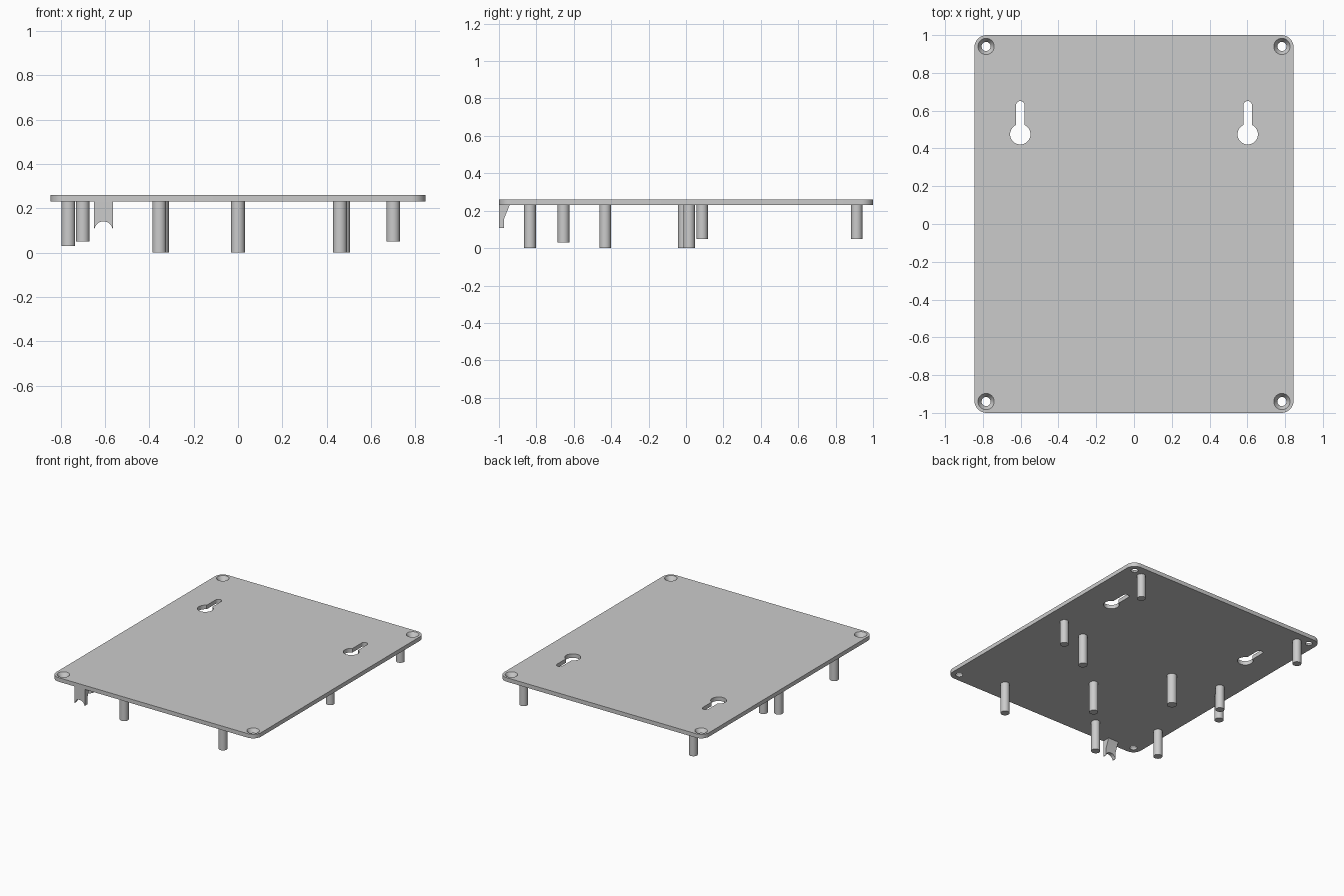
import bpy, bmesh, math
from mathutils import Matrix, Vector

if "Cube" in bpy.data.objects:
    bpy.data.objects.remove(bpy.data.objects["Cube"], do_unlink=True)

BOTTOM, TOP = 0.23, 0.26

grey = bpy.data.materials.new("light grey plastic")
grey.use_nodes = True
grey.diffuse_color = (0.6, 0.6, 0.6, 1)
grey.node_tree.nodes["Principled BSDF"].inputs["Base Color"].default_value = (0.6, 0.6, 0.6, 1)


def make(name, bm):
    bmesh.ops.recalc_face_normals(bm, faces=bm.faces)
    mesh = bpy.data.meshes.new(name)
    bm.to_mesh(mesh)
    bm.free()
    ob = bpy.data.objects.new(name, mesh)
    ob.data.materials.append(grey)
    bpy.context.collection.objects.link(ob)
    return ob


def select(ob):
    bpy.ops.object.select_all(action="DESELECT")
    ob.select_set(True)
    bpy.context.view_layer.objects.active = ob


def smooth(ob):
    select(ob)
    bpy.ops.object.shade_smooth_by_angle(angle=math.radians(30))


def cone(name, x, y, z0, z1, r0, r1):
    bm = bmesh.new()
    bmesh.ops.create_cone(bm, cap_ends=True, segments=40, radius1=r0, radius2=r1,
                          depth=z1 - z0, matrix=Matrix.Translation((x, y, (z0 + z1) / 2)))
    return make(name, bm)


def prism(name, points, offset):
    """Extrude a closed outline along the offset vector."""
    bm = bmesh.new()
    face = bm.faces.new([bm.verts.new(p) for p in points])
    new = bmesh.ops.extrude_face_region(bm, geom=[face])["geom"]
    verts = [g for g in new if isinstance(g, bmesh.types.BMVert)]
    bmesh.ops.translate(bm, verts=verts, vec=Vector(offset))
    return make(name, bm)


def arc(cx, cy, r, start, end, n):
    return [(cx + r * math.cos(math.radians(start + (end - start) * i / n)),
             cy + r * math.sin(math.radians(start + (end - start) * i / n)))
            for i in range(n + 1)]


def cut(ob, cutter):
    mod = ob.modifiers.new("cut", "BOOLEAN")
    mod.operation = "DIFFERENCE"
    mod.solver = "EXACT"
    mod.object = cutter
    select(ob)
    bpy.ops.object.modifier_apply(modifier=mod.name)
    bpy.data.objects.remove(cutter, do_unlink=True)


# Flat plate with rounded corners
W, L, R = 0.845, 1.0, 0.065
outline = []
for sx, sy, a in ((1, 1, 0), (-1, 1, 90), (-1, -1, 180), (1, -1, 270)):
    outline += arc(sx * (W - R), sy * (L - R), R, a, a + 90, 10)
plate = prism("plate", [(x, y, BOTTOM) for x, y in outline], (0, 0, TOP - BOTTOM))

# Countersunk corner holes
e = 0.01
slope = (0.043 - 0.024) / (TOP - BOTTOM)
for sx in (-1, 1):
    for sy in (-1, 1):
        cut(plate, cone("hole_cutter", sx * 0.783, sy * 0.94, BOTTOM - e, TOP + e,
                        0.024 - slope * e, 0.043 + slope * e))

# Keyhole hanging slots
for sx in (-1, 1):
    cx = sx * 0.602
    half = math.degrees(math.asin(0.023 / 0.054))
    key = arc(cx, 0.475, 0.054, 90 + half, 450 - half, 32) + arc(cx, 0.628, 0.023, 0, 180, 12)
    cut(plate, prism("keyhole_cutter", [(x, y, BOTTOM - e) for x, y in key], (0, 0, 0.05)))
smooth(plate)

# Standoff posts under the plate: x, y, lower end, radius
posts = [
    (0.70, 0.913, 0.05, 0.03), (-0.70, 0.913, 0.05, 0.03),
    (0.70, 0.087, 0.05, 0.03), (-0.70, 0.087, 0.05, 0.03),
    (0.46, -0.834, 0, 0.031), (-0.355, -0.834, 0, 0.031),
    (0.474, 0.017, 0, 0.031), (-0.347, -0.008, 0, 0.035),
    (0, -0.432, 0, 0.031),
    (-0.765, -0.655, 0.03, 0.031), (-0.765, 0, 0.03, 0.031),
]
for i, (x, y, z, r) in enumerate(posts):
    smooth(cone(f"post_{i + 1}", x, y, z, BOTTOM + 0.005, r, r))

# Front cable bracket, tapered behind and notched by a half round
profile = [(-1, BOTTOM), (-1, 0.108), (-0.972, 0.108), (-0.972, 0.158), (-0.943, BOTTOM)]
bracket = prism("cable_bracket", [(-0.65, y, z) for y, z in profile], (0.087, 0, 0))
notch = arc(-0.6065, 0.1, 0.041, 0, 360, 40)[:-1]
cut(bracket, prism("notch_cutter", [(x, -1.05, z) for x, z in notch], (0, 0.15, 0)))
smooth(bracket)
